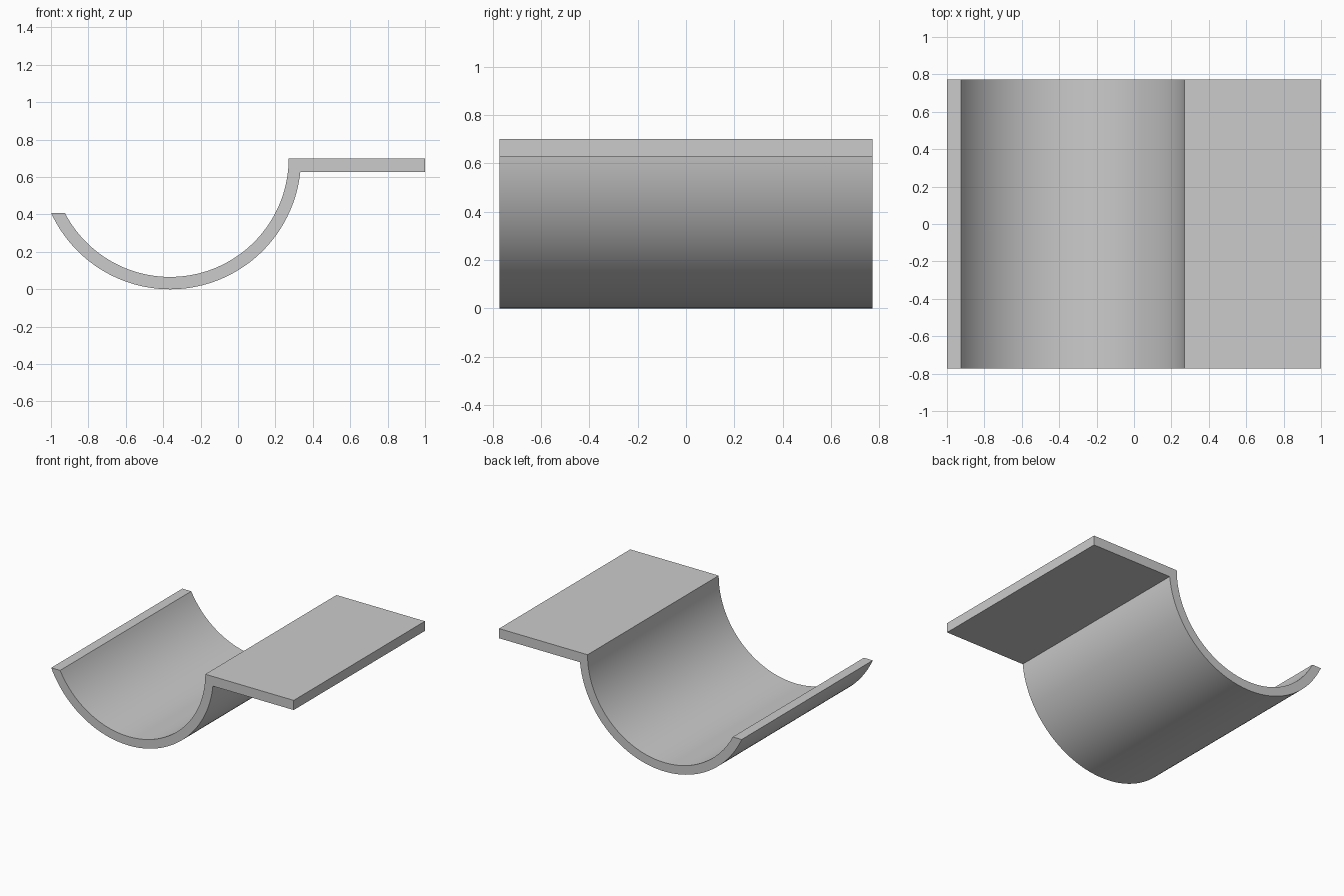
import bpy, bmesh, math

if "Cube" in bpy.data.objects:
    bpy.data.objects.remove(bpy.data.objects["Cube"])

CX, CZ = -0.363, 0.70          # centre of the trough arcs
R_IN, R_OUT = 0.634, 0.70
TIP_Z, PLATE_Z = 0.408, 0.628  # left lip height, underside of the shelf
HALF_Y = 0.772
STEPS = 64


def arc(radius, z_left, z_right):
    """Points along the bottom of a circle from the left height to the right height."""
    a0 = math.pi + math.asin((CZ - z_left) / radius)
    a1 = 2 * math.pi - math.asin((CZ - z_right) / radius)
    angles = [a0 + (a1 - a0) * i / STEPS for i in range(STEPS + 1)]
    return [(CX + radius * math.cos(a), CZ + radius * math.sin(a)) for a in angles]


# Closed profile: outer arc, shelf end, inner arc back to the lip
outer = arc(R_OUT, TIP_Z, PLATE_Z)
inner = arc(R_IN, TIP_Z, CZ)
profile = outer + [(1.0, PLATE_Z), (1.0, CZ)] + inner[::-1]

# Extrude the profile along y
bm = bmesh.new()
face = bm.faces.new([bm.verts.new((x, -HALF_Y, z)) for x, z in profile])
ext = bmesh.ops.extrude_face_region(bm, geom=[face])
moved = [v for v in ext["geom"] if isinstance(v, bmesh.types.BMVert)]
bmesh.ops.translate(bm, verts=moved, vec=(0, 2 * HALF_Y, 0))
bmesh.ops.recalc_face_normals(bm, faces=bm.faces)
mesh = bpy.data.meshes.new("trough_with_shelf")
bm.to_mesh(mesh)
bm.free()

obj = bpy.data.objects.new("trough_with_shelf", mesh)
bpy.context.collection.objects.link(obj)
bpy.context.view_layer.objects.active = obj
obj.select_set(True)
bpy.ops.object.shade_smooth_by_angle(angle=math.radians(30))
